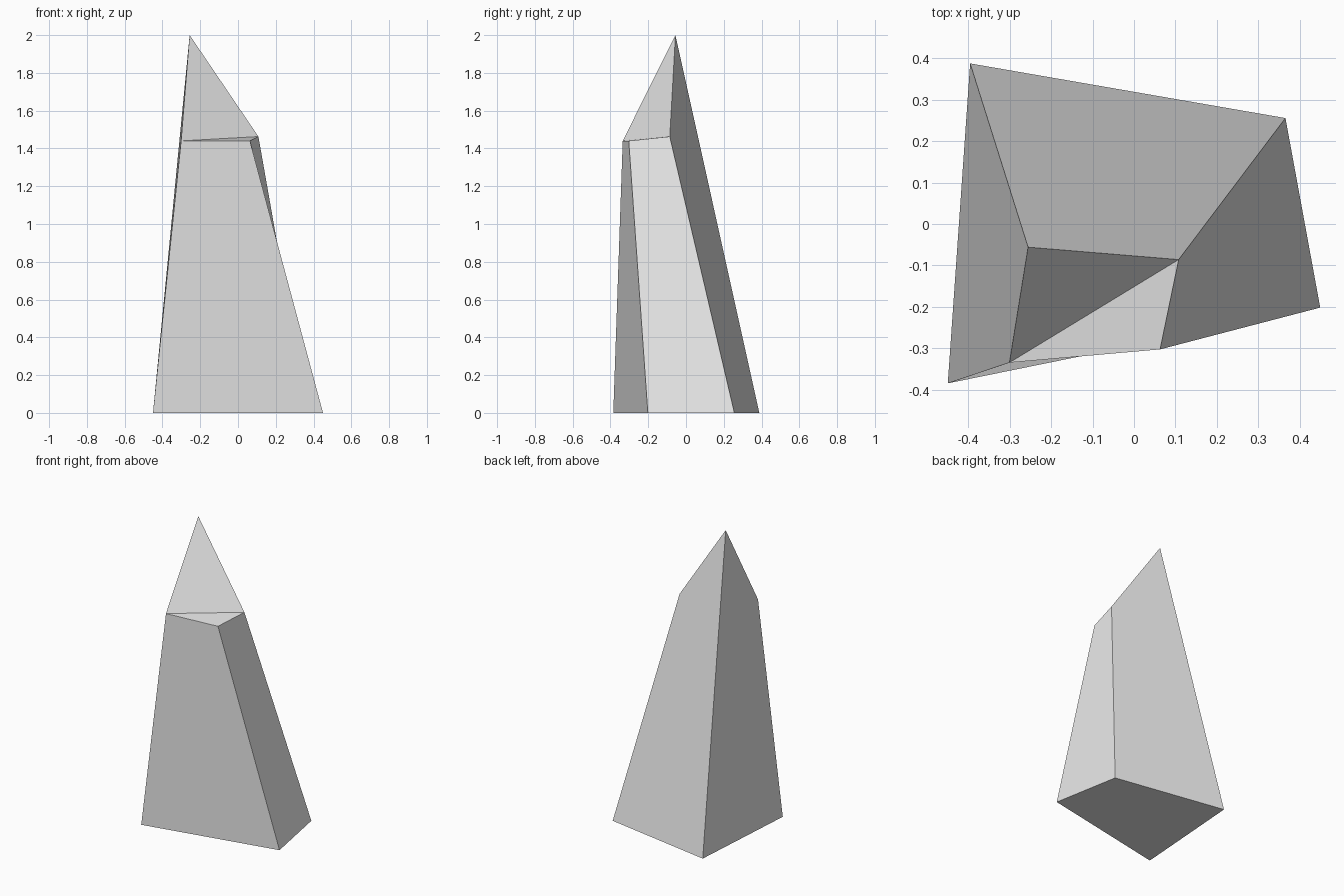
import bpy
import bmesh

cube = bpy.data.objects.get("Cube")
if cube:
    bpy.data.objects.remove(cube, do_unlink=True)

# Plain grey stone
stone = bpy.data.materials.new("light_grey_stone")
stone.use_nodes = True
grey = (0.8, 0.8, 0.8, 1)
stone.diffuse_color = grey
stone.node_tree.nodes["Principled BSDF"].inputs["Base Color"].default_value = grey

# Corner rings, counter-clockwise from the front right-hand corner
base_ring = [(-0.45, -0.385, 0), (0.45, -0.202, 0), (0.366, 0.256, 0), (-0.396, 0.388, 0)]
top_ring = [(-0.301, -0.335, 1.44), (0.063, -0.303, 1.44), (0.108, -0.086, 1.463), (-0.256, -0.056, 2)]

bm = bmesh.new()
base = [bm.verts.new(p) for p in base_ring]
top = [bm.verts.new(p) for p in top_ring]

# Tapering sides
for i in range(4):
    j = (i + 1) % 4
    bm.faces.new((top[i], base[i], base[j], top[j]))

# Underside, small ledge and steep broken tip
bm.faces.new(base[::-1])
bm.faces.new(top[:3])
bm.faces.new((top[0], top[2], top[3]))

mesh = bpy.data.meshes.new("rock_spire")
bm.to_mesh(mesh)
bm.free()
mesh.materials.append(stone)
spire = bpy.data.objects.new("rock_spire", mesh)
bpy.context.collection.objects.link(spire)
